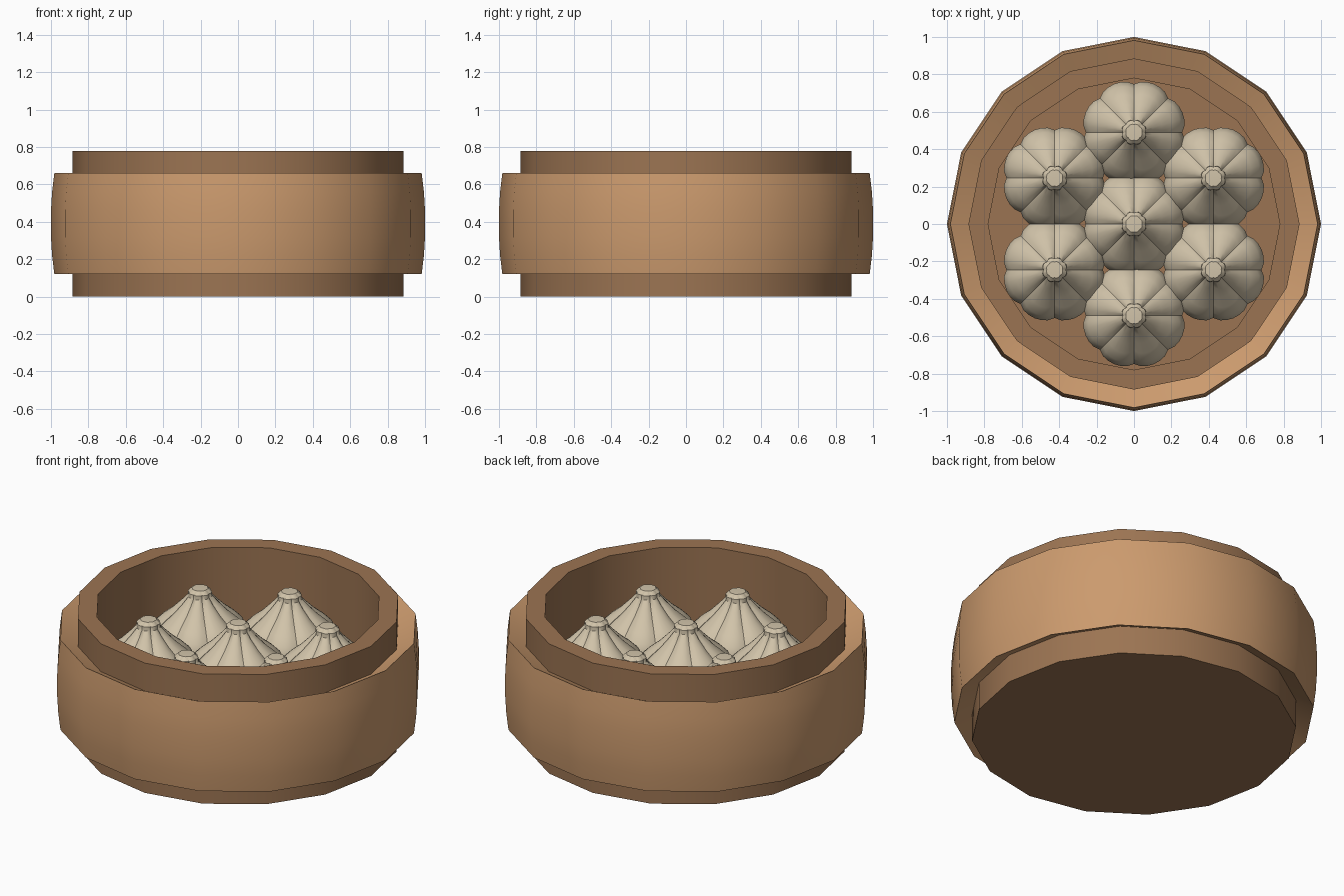
import bpy, bmesh, math

if "Cube" in bpy.data.objects:
    bpy.data.objects.remove(bpy.data.objects["Cube"])


def material(name, rgb):
    m = bpy.data.materials.new(name)
    m.diffuse_color = (*rgb, 1)
    m.use_nodes = True
    m.node_tree.nodes["Principled BSDF"].inputs["Base Color"].default_value = m.diffuse_color
    return m


bamboo = material("light bamboo", (0.60, 0.325, 0.155))
dark_bamboo = material("dark bamboo", (0.33, 0.175, 0.085))
dough = material("dough", (0.64, 0.55, 0.40))


def lathe(name, profile, sides, mat, closed=False, lobe=None, angle=30):
    """Spin (radius, z) points about z; radius 0 makes a pole.
    lobe(theta, row) scales the radius."""
    bm = bmesh.new()
    rings = []
    for row, (r, z) in enumerate(profile):
        if r == 0:
            rings.append([bm.verts.new((0, 0, z))] * sides)
            continue
        ring = []
        for i in range(sides):
            t = 2 * math.pi * i / sides
            k = r * (lobe(t, row) if lobe else 1)
            ring.append(bm.verts.new((k * math.cos(t), k * math.sin(t), z)))
        rings.append(ring)
    pairs = list(zip(rings, rings[1:]))
    if closed:
        pairs.append((rings[-1], rings[0]))
    for a, b in pairs:
        for i in range(sides):
            j = (i + 1) % sides
            quad = list(dict.fromkeys((a[i], a[j], b[j], b[i])))
            bm.faces.new(quad)
    bmesh.ops.recalc_face_normals(bm, faces=bm.faces)
    mesh = bpy.data.meshes.new(name)
    bm.to_mesh(mesh)
    bm.free()
    mesh.materials.append(mat)
    ob = bpy.data.objects.new(name, mesh)
    bpy.context.collection.objects.link(ob)
    bpy.ops.object.select_all(action='DESELECT')
    ob.select_set(True)
    bpy.context.view_layer.objects.active = ob
    bpy.ops.object.shade_smooth_by_angle(angle=math.radians(angle))
    return ob


# Inner basket: floor, wall and rim
FLOOR = 0.2
lathe("basket", [(0, 0), (0.885, 0), (0.885, 0.78), (0.78, 0.78),
                 (0.78, FLOOR), (0, FLOOR)], 16, dark_bamboo)

# Bulging outer band, its ends sloping inwards to the basket wall
lathe("outer_band", [(0.87, 0.175), (0.982, 0.12), (0.994, 0.22), (1.0, 0.32),
                     (1.0, 0.46), (0.994, 0.56), (0.982, 0.66), (0.87, 0.605)],
      16, bamboo, closed=True)

# Pleated buns: eight lobes, fading out at the top knob and the base
bun_profile = [(0, 0.69), (0.045, 0.688), (0.066, 0.668), (0.068, 0.645),
               (0.105, 0.605), (0.155, 0.555), (0.21, 0.51), (0.255, 0.465),
               (0.28, 0.41), (0.275, 0.35), (0.25, 0.27), (0.21, FLOOR), (0, FLOOR)]
depth = [0, 0.08, 0.1, 0.12, 0.16, 0.14, 0.12, 0.1, 0.08, 0.08, 0.06, 0.05, 0]


def pleat(t, row):
    return 1 - depth[row] * (1 - abs(math.sin(4 * t)) ** 0.6)


bun = lathe("bun_centre", bun_profile, 48, dough, lobe=pleat, angle=35)
for n in range(6):
    a = math.radians(30 + 60 * n)
    copy = bpy.data.objects.new(f"bun_{n + 1}", bun.data)
    copy.location = (0.49 * math.cos(a), 0.49 * math.sin(a), 0)
    bpy.context.collection.objects.link(copy)
